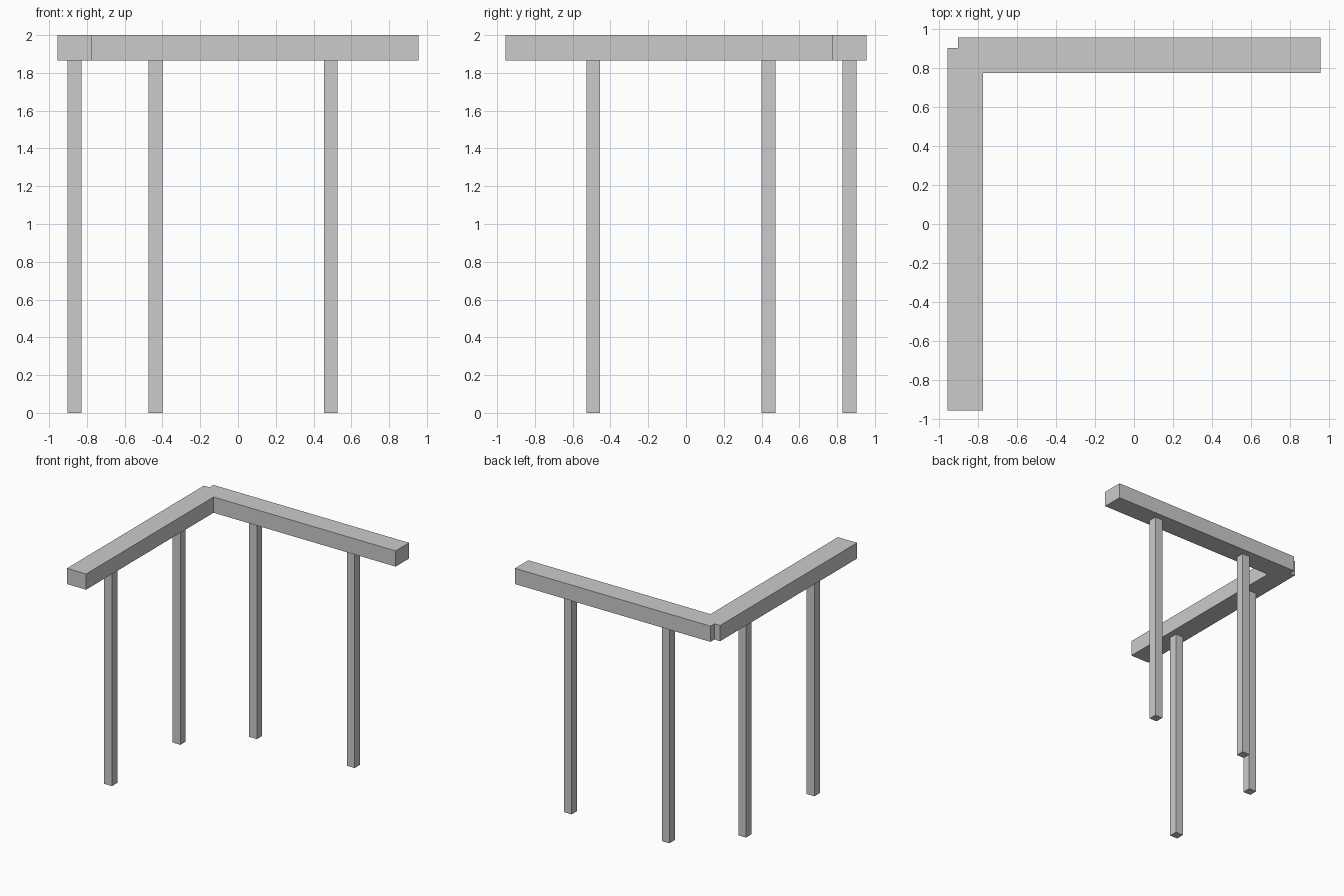
import bpy, bmesh

if "Cube" in bpy.data.objects:
    bpy.data.objects.remove(bpy.data.objects["Cube"])

H, BEAM_Z = 2.0, 1.865      # overall height, underside of the beam
OUT, INN, NOTCH = 0.956, 0.774, 0.902
LEG = 0.073                 # leg thickness


def extrude_profile(name, points, z0, z1):
    bm = bmesh.new()
    face = bm.faces.new([bm.verts.new((x, y, z0)) for x, y in points])
    grown = bmesh.ops.extrude_face_region(bm, geom=[face])["geom"]
    top = [v for v in grown if isinstance(v, bmesh.types.BMVert)]
    bmesh.ops.translate(bm, verts=top, vec=(0, 0, z1 - z0))
    bmesh.ops.recalc_face_normals(bm, faces=bm.faces)
    mesh = bpy.data.meshes.new(name)
    bm.to_mesh(mesh)
    bm.free()
    obj = bpy.data.objects.new(name, mesh)
    bpy.context.collection.objects.link(obj)
    return obj


# L-shaped top beam with a small notch at its outer corner
extrude_profile("corner_beam", [
    (-OUT, -OUT), (-INN, -OUT), (-INN, INN), (OUT, INN),
    (OUT, OUT), (-NOTCH, OUT), (-NOTCH, NOTCH), (-OUT, NOTCH)], BEAM_Z, H)

# Two square legs under each arm, at a quarter of its length from each end
mid = (OUT + INN) / 2
centre, quarter = (OUT - NOTCH) / 2, (OUT + NOTCH) / 4
h = LEG / 2
for i, side in enumerate((-1, 1), 1):
    for arm, x, y in (("left", -mid, -centre + side * quarter),
                      ("back", centre + side * quarter, mid)):
        extrude_profile(f"{arm}_leg_{i}", [
            (x - h, y - h), (x + h, y - h), (x + h, y + h), (x - h, y + h)], 0, BEAM_Z)
